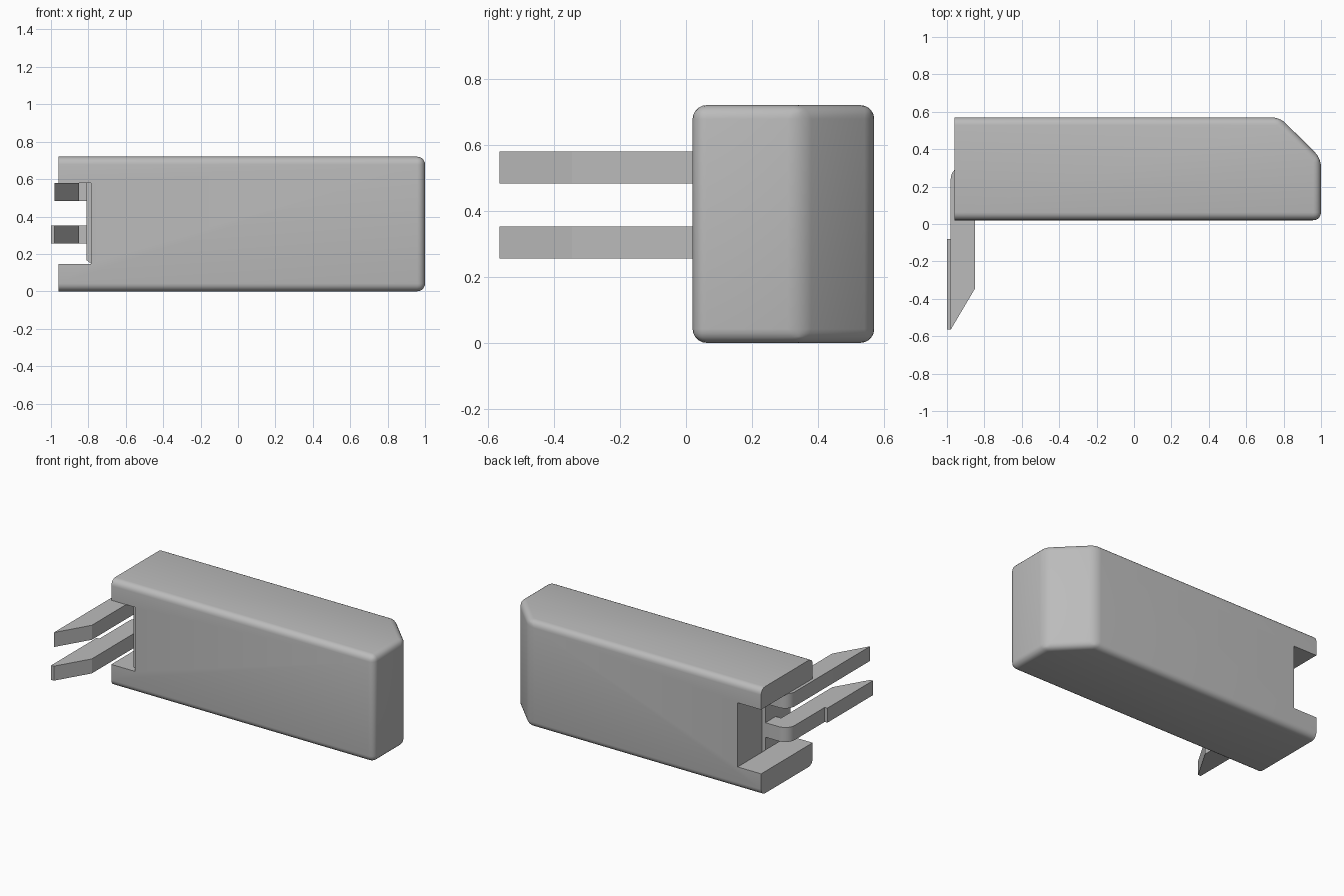
import bpy
import bmesh
import math

default = bpy.data.objects.get("Cube")
if default:
    bpy.data.objects.remove(default, do_unlink=True)

grey = bpy.data.materials.new("plain grey")
grey.use_nodes = True
colour = (0.5, 0.5, 0.5, 1)
grey.diffuse_color = colour
grey.node_tree.nodes["Principled BSDF"].inputs["Base Color"].default_value = colour


def prism(name, outline, low, high, axis="Z", round_radius=0.0, keep_x=None):
    """Extrude an outline along Z (xy points) or Y (xz points)."""
    def place(a, b, h):
        return (a, b, h) if axis == "Z" else (a, h, b)

    bm = bmesh.new()
    face = bm.faces.new([bm.verts.new(place(a, b, low)) for a, b in outline])
    step = place(0, 0, high - low)
    result = bmesh.ops.extrude_face_region(bm, geom=[face])
    moved = [g for g in result["geom"] if isinstance(g, bmesh.types.BMVert)]
    bmesh.ops.translate(bm, vec=step, verts=moved)
    bmesh.ops.recalc_face_normals(bm, faces=bm.faces)
    if round_radius:
        # Round every edge except those around the flat end
        edges = [e for e in bm.edges
                 if not all(abs(v.co.x - keep_x) < 0.001 for v in e.verts)]
        bmesh.ops.bevel(bm, geom=edges, offset=round_radius, segments=5,
                        profile=0.5, affect="EDGES", clamp_overlap=True)
    mesh = bpy.data.meshes.new(name)
    bm.to_mesh(mesh)
    bm.free()
    mesh.materials.append(grey)
    obj = bpy.data.objects.new(name, mesh)
    bpy.context.collection.objects.link(obj)
    return obj


def smooth(obj):
    bpy.ops.object.select_all(action="DESELECT")
    obj.select_set(True)
    bpy.context.view_layer.objects.active = obj
    bpy.ops.object.shade_smooth_by_angle(angle=math.radians(30))


# Body with one slanted corner and a notched flat end
END, WALL = -0.96, -0.785
body = prism("body", [(END, 0.02), (1, 0.02), (1, 0.35), (0.78, 0.57), (END, 0.57)],
             0, 0.72, round_radius=0.042, keep_x=END)
cutter = prism("notch_cutter", [(-1.2, 0.147), (WALL, 0.147), (WALL, 0.58), (-1.2, 0.58)],
               -0.3, 0.9, axis="Y")
cutter.hide_render = True
cut = body.modifiers.new("notch", "BOOLEAN")
cut.operation = "DIFFERENCE"
cut.solver = "EXACT"
cut.object = cutter
bpy.context.view_layer.objects.active = body
bpy.ops.object.modifier_apply(modifier=cut.name)
bpy.data.objects.remove(cutter, do_unlink=True)
smooth(body)

# Raised strip on the notch wall
prism("notch_strip", [(WALL + 0.01, 0.147), (WALL, 0.147), (-0.81, 0.167),
                      (-0.81, 0.58), (WALL + 0.01, 0.58)], 0.04, 0.31, axis="Y")

# Bent prongs with slanted tips
RADIUS = 0.07
bend = [(-0.91 + RADIUS * math.cos(a), 0.24 + RADIUS * math.sin(a))
        for a in (math.pi / 2 + i * math.pi / 16 for i in range(9))]
root = [(WALL + 0.01, 0.2), (WALL + 0.01, 0.31)]
tip = [(-0.85, -0.345), (-0.85, 0.2)]
straight = [(-0.98, -0.565)]
stepped = [(-0.98, -0.08), (-1, -0.08), (-1, -0.565), (-0.98, -0.565)]
for name, side, z in (("upper_prong", straight, 0.482), ("lower_prong", stepped, 0.255)):
    smooth(prism(name, root + bend + side + tip, z, z + 0.098))
